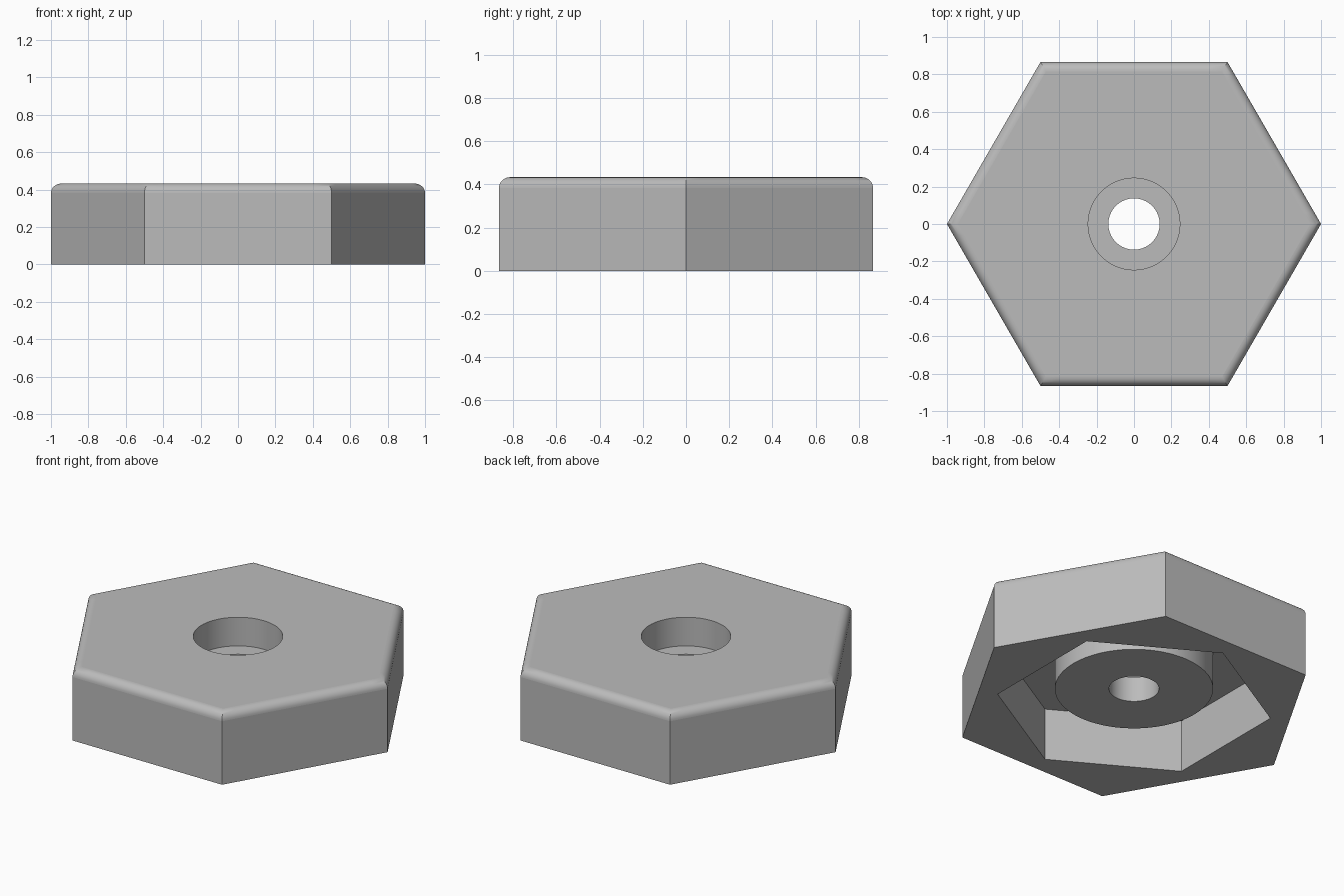
import bpy
import bmesh
from math import pi, sin, cos, radians

cube = bpy.data.objects.get("Cube")
if cube:
    bpy.data.objects.remove(cube)

SEGMENTS = 96
HEIGHT = 0.433
FILLET = 0.05
STEPS = 8


def circle(radius):
    return lambda angle: radius


def hexagon(radius, turn=0.0):
    """Distance to a hexagon's outline, with a corner at the turn angle."""
    def outline(angle):
        local = (angle - turn) % (pi / 3) - pi / 6
        return radius * cos(pi / 6) / cos(local)
    return outline


def ring_solid(name, rings, material):
    """Bridge a closed cycle of (outline, z, smooth band to next ring)."""
    bm = bmesh.new()
    loops = []
    for outline, z, _ in rings:
        loop = []
        for i in range(SEGMENTS):
            a = 2 * pi * i / SEGMENTS
            r = outline(a)
            loop.append(bm.verts.new((r * cos(a), r * sin(a), z)))
        loops.append(loop)
    for k, lower in enumerate(loops):
        upper = loops[(k + 1) % len(loops)]
        for i in range(SEGMENTS):
            j = (i + 1) % SEGMENTS
            face = bm.faces.new((lower[i], lower[j], upper[j], upper[i]))
            face.smooth = rings[k][2]
    bmesh.ops.recalc_face_normals(bm, faces=bm.faces)
    for edge in bm.edges:
        edge.smooth = edge.calc_face_angle(0) < radians(30)
    mesh = bpy.data.meshes.new(name)
    bm.to_mesh(mesh)
    bm.free()
    mesh.materials.append(material)
    obj = bpy.data.objects.new(name, mesh)
    bpy.context.collection.objects.link(obj)
    return obj


grey = bpy.data.materials.new("plain grey")
grey.use_nodes = True
colour = (0.5, 0.5, 0.5, 1)
grey.diffuse_color = colour
grey.node_tree.nodes["Principled BSDF"].inputs["Base Color"].default_value = colour

# Outer hexagonal wall
rings = [(hexagon(1.0), 0, False)]

# Rounded top rim
for s in range(STEPS + 1):
    t = pi / 2 * s / STEPS
    inset = FILLET * (1 - cos(t)) / cos(pi / 6)
    rings.append((hexagon(1.0 - inset), HEIGHT - FILLET * (1 - sin(t)), s < STEPS))

# Counterbore from above, then the through hole
rings += [
    (circle(0.245), HEIGHT, True),
    (circle(0.245), 0.26, False),
    (circle(0.137), 0.26, True),
    (circle(0.137), 0.11, False),
]

# Round boss standing inside the hexagonal pocket underneath
pocket = hexagon(0.758, pi / 6)
rings += [
    (circle(0.433), 0.11, True),
    (circle(0.433), 0.317, False),
    (pocket, 0.317, False),
    (pocket, 0, False),
]

ring_solid("hexagonal_cap", rings, grey)
